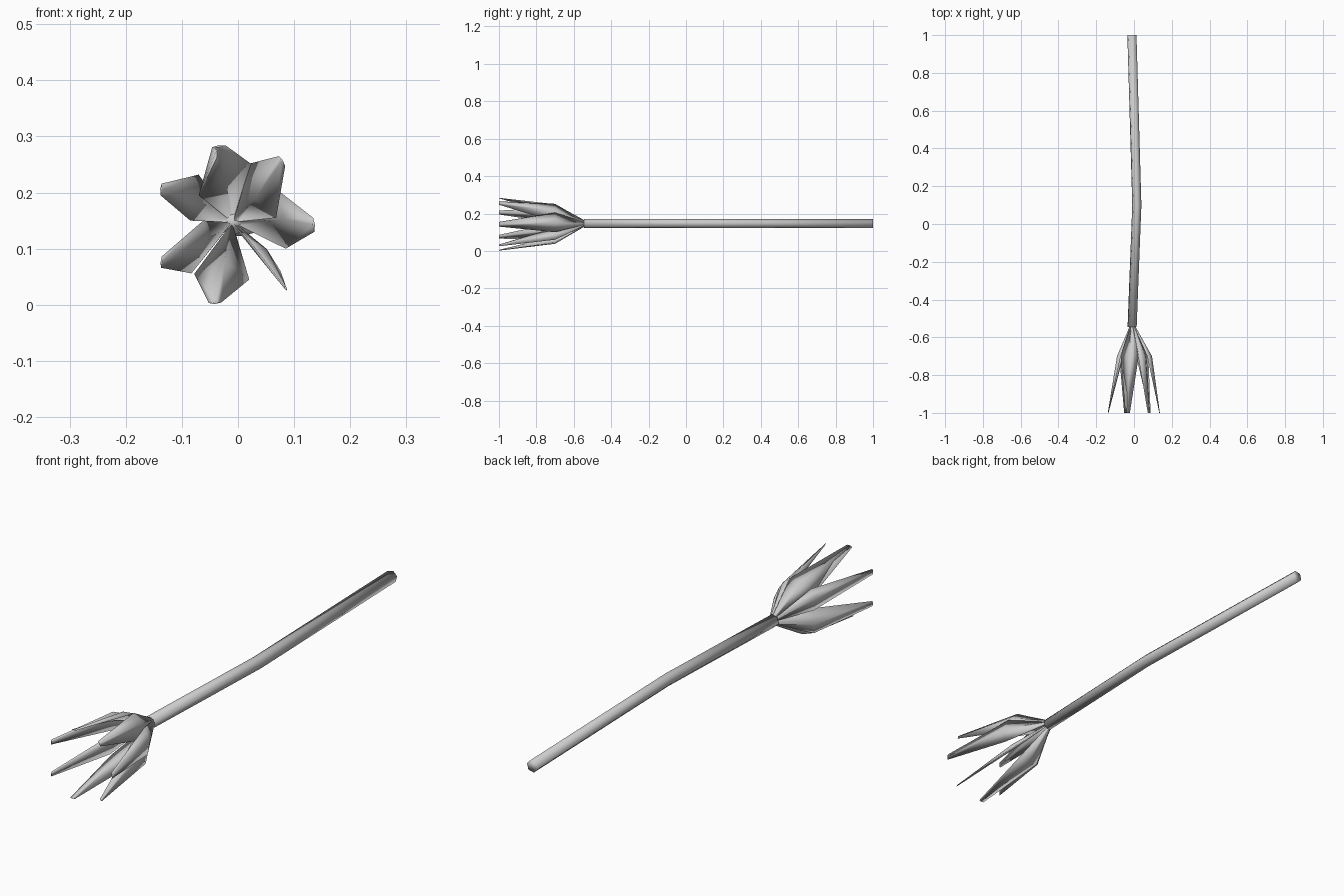
import bpy, bmesh, math
from mathutils import Vector

if "Cube" in bpy.data.objects:
    bpy.data.objects.remove(bpy.data.objects["Cube"])

CX, CZ = -0.01, 0.147          # stem axis at the flower base


def loft(name, rings):
    """Skin closed rings of equal length, cap both ends, shade smooth."""
    bm = bmesh.new()
    rows = [[bm.verts.new(p) for p in r] for r in rings]
    n = len(rows[0])
    for a, b in zip(rows, rows[1:]):
        for i in range(n):
            j = (i + 1) % n
            bm.faces.new((a[i], a[j], b[j], b[i]))
    bm.faces.new(rows[0])
    bm.faces.new(rows[-1][::-1])
    bmesh.ops.recalc_face_normals(bm, faces=bm.faces)
    for f in bm.faces:
        f.smooth = True
    me = bpy.data.meshes.new(name)
    bm.to_mesh(me)
    bm.free()
    ob = bpy.data.objects.new(name, me)
    bpy.context.collection.objects.link(ob)
    return ob


# stem: slightly bent tube with few sides
SIDES = 6
stem = []
for x, y in ((-0.011, 1.0), (0.015, 0.1), (-0.01, -0.545)):
    stem.append([(x + 0.025 * math.cos(t), y, CZ + 0.025 * math.sin(t))
                 for t in (2 * math.pi * (i + 0.25) / SIDES for i in range(SIDES))])
loft("stem", stem)


def section(a, b, y, outer, inner, out):
    """Leaf cross-section between edges a and b, bulging along out."""
    a, b = Vector(a), Vector(b)
    mid = (a + b) / 2
    pts = (a, mid + out * outer, b, mid + out * inner)
    return [(p.x, y, p.y) for p in pts]


# petals: widest-row edges, tip edges, outer bulge, inner bulge (x, z)
petals = [
    ((-0.07, 0.195), (0.025, 0.25), (-0.046, 0.281), (-0.022, 0.284), 0.022, 0.008),
    ((0.022, 0.252), (0.068, 0.155), (0.073, 0.265), (0.084, 0.247), 0.022, -0.02),
    ((0.07, 0.205), (0.085, 0.10), (0.134, 0.155), (0.136, 0.130), 0.018, 0.004),
    ((0.012, 0.125), (0.076, 0.06), (0.082, 0.034), (0.088, 0.025), 0.010, -0.010),
    ((0.02, 0.045), (-0.078, 0.055), (-0.030, 0.004), (-0.052, 0.003), 0.012, -0.03),
    ((-0.083, 0.056), (-0.062, 0.15), (-0.137, 0.066), (-0.136, 0.086), 0.02, -0.02),
    ((-0.085, 0.150), (-0.07, 0.232), (-0.138, 0.195), (-0.136, 0.216), 0.015, 0.002),
]
centre = Vector((CX, CZ))
for i, (a, b, ta, tb, outer, inner) in enumerate(petals):
    out = ((Vector(a) + Vector(b)) / 2 - centre).normalized()
    if i == 3:                                  # this petal stands edge-on
        out = Vector((-out.y, out.x))
    ba = centre + (Vector(a) - centre) * 0.12
    bb = centre + (Vector(b) - centre) * 0.12
    rings = [section(ba, bb, -0.54, outer * 0.3, inner * 0.3, out),
             section(a, b, -0.70, outer, inner, out),
             section(ta, tb, -1.0, 0.002, -0.002, out)]
    loft("petal_%d" % (i + 1), rings)
